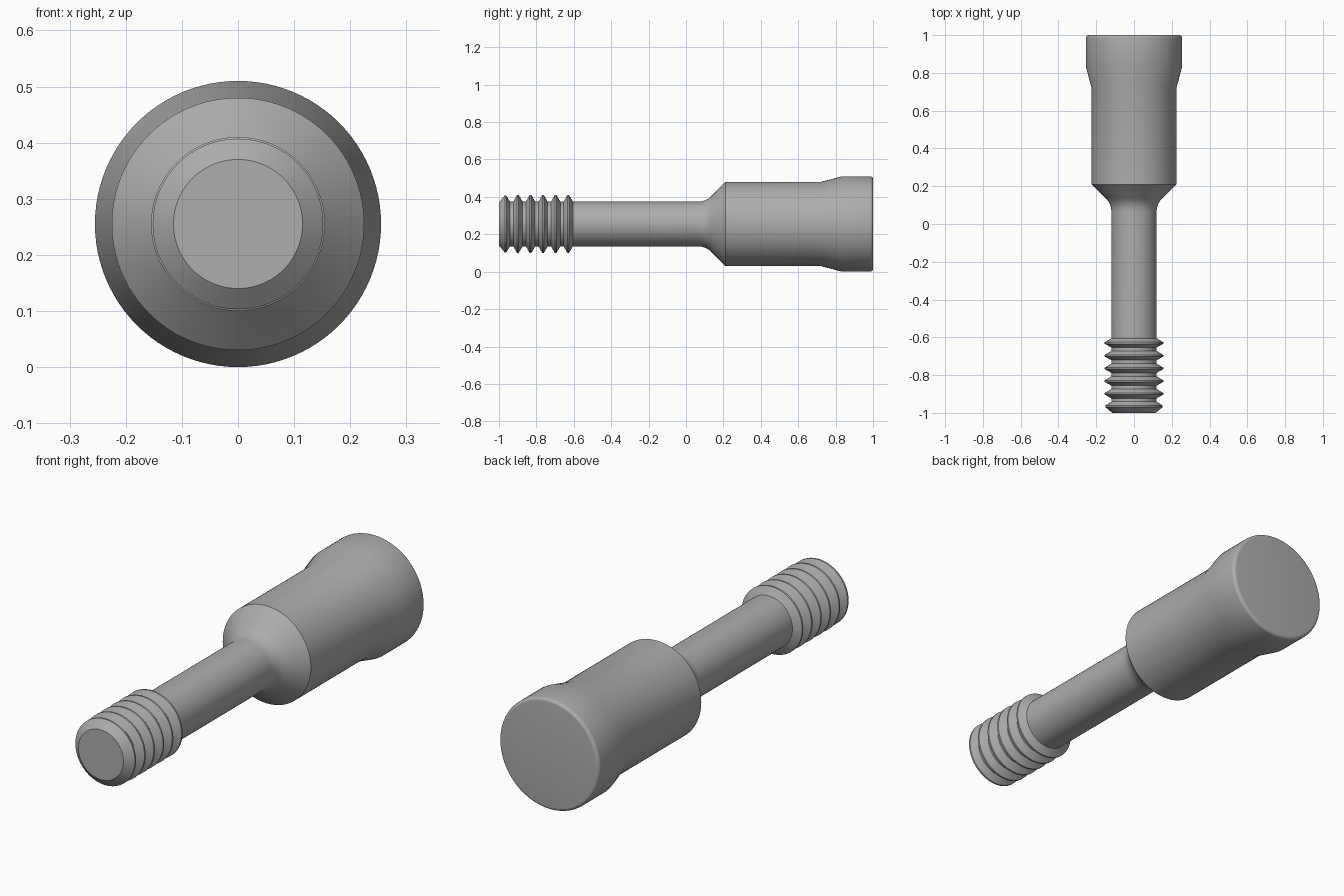
import bpy, bmesh, math

if "Cube" in bpy.data.objects:
    bpy.data.objects.remove(bpy.data.objects["Cube"])

CENTER_Z = 0.255
SIDES = 96

metal = bpy.data.materials.new("grey metal")
metal.diffuse_color = (0.42, 0.42, 0.42, 1)
metal.use_nodes = True
metal.node_tree.nodes["Principled BSDF"].inputs["Base Color"].default_value = metal.diffuse_color


def lathe(name, profile):
    """Revolve (y, radius) points around the long axis and cap both ends."""
    bm = bmesh.new()
    rings = []
    for y, r in profile:
        rings.append([bm.verts.new((r * math.sin(a), y, CENTER_Z + r * math.cos(a)))
                      for a in (2 * math.pi * i / SIDES for i in range(SIDES))])
    for a, b in zip(rings, rings[1:]):
        for i in range(SIDES):
            j = (i + 1) % SIDES
            bm.faces.new((a[i], a[j], b[j], b[i]))
    bm.faces.new(rings[0])
    bm.faces.new(rings[-1])
    bmesh.ops.recalc_face_normals(bm, faces=bm.faces)
    mesh = bpy.data.meshes.new(name)
    bm.to_mesh(mesh)
    bm.free()
    mesh.materials.append(metal)
    obj = bpy.data.objects.new(name, mesh)
    bpy.context.collection.objects.link(obj)
    bpy.context.view_layer.objects.active = obj
    obj.select_set(True)
    bpy.ops.object.shade_smooth_by_angle(angle=math.radians(30))
    obj.select_set(False)
    return obj


def arc(cy, cr, radius, start, end, steps):
    """Points of a fillet arc, angles in degrees."""
    out = []
    for i in range(steps + 1):
        a = math.radians(start + (end - start) * i / steps)
        out.append((cy + radius * math.cos(a), cr + radius * math.sin(a)))
    return out


# Chamfered tip and ring-shaped thread ridges
profile = [(-1.0, 0.115), (-0.969, 0.152), (-0.961, 0.152), (-0.941, 0.12)]
for k in range(1, 6):
    y = -0.966 + 0.0672 * k
    profile += [(y - 0.024, 0.12), (y - 0.004, 0.155), (y + 0.004, 0.155), (y + 0.025, 0.12)]

# Plain shank, filleted into the 45 degree shoulder
FILLET = 0.1
profile += arc(0.065, 0.12 + FILLET, FILLET, -90, -45, 8)

# Thick body, gentle flare and wide head with a rounded rim
profile += [(0.21, 0.225), (0.72, 0.225), (0.835, 0.255)]
profile += arc(0.985, 0.24, 0.015, 90, 0, 6)

lathe("threaded_bolt", profile)
